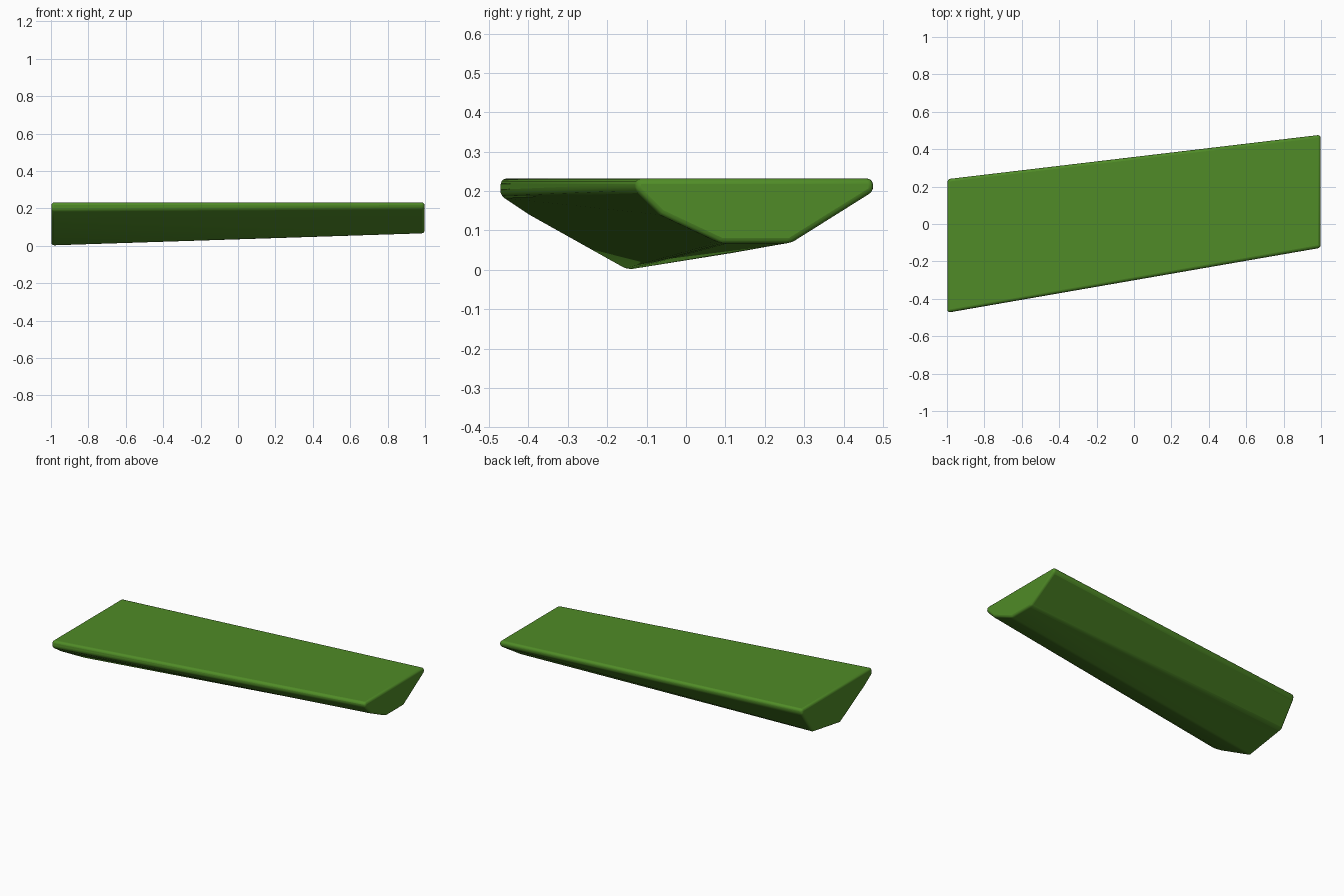
import bpy, bmesh

if "Cube" in bpy.data.objects:
    bpy.data.objects.remove(bpy.data.objects["Cube"])

# End cross-sections as (y, z), running front top -> under -> back top
left = [(-0.472, 0.232), (-0.475, 0.19), (-0.40, 0.14), (-0.15, 0.0),
        (0.13, 0.045), (0.24, 0.2), (0.24, 0.232)]
right = [(-0.125, 0.232), (-0.13, 0.205), (-0.065, 0.14), (0.09, 0.067),
         (0.265, 0.067), (0.478, 0.2), (0.475, 0.232)]

# Loft the two sections into one tapered, sheared slab
bm = bmesh.new()
ring_l = [bm.verts.new((-0.997, y, z)) for y, z in left]
ring_r = [bm.verts.new((0.997, y, z)) for y, z in right]
n = len(left)
for i in range(n):
    j = (i + 1) % n
    bm.faces.new((ring_l[i], ring_l[j], ring_r[j], ring_r[i]))
bm.faces.new(ring_l)
bm.faces.new(ring_r[::-1])
bmesh.ops.recalc_face_normals(bm, faces=bm.faces)
mesh = bpy.data.meshes.new("slab")
bm.to_mesh(mesh)
bm.free()
slab = bpy.data.objects.new("slab", mesh)
bpy.context.collection.objects.link(slab)

# Softened edges
bevel = slab.modifiers.new("soft_edges", "BEVEL")
bevel.width = 0.018
bevel.segments = 3
bevel.limit_method = "ANGLE"
bevel.angle_limit = 0.3

# Green material
green = bpy.data.materials.new("green")
green.diffuse_color = (0.08, 0.26, 0.02, 1)
green.use_nodes = True
green.node_tree.nodes["Principled BSDF"].inputs["Base Color"].default_value = green.diffuse_color
mesh.materials.append(green)

bpy.context.view_layer.objects.active = slab
slab.select_set(True)
bpy.ops.object.shade_smooth_by_angle(angle=0.6)
